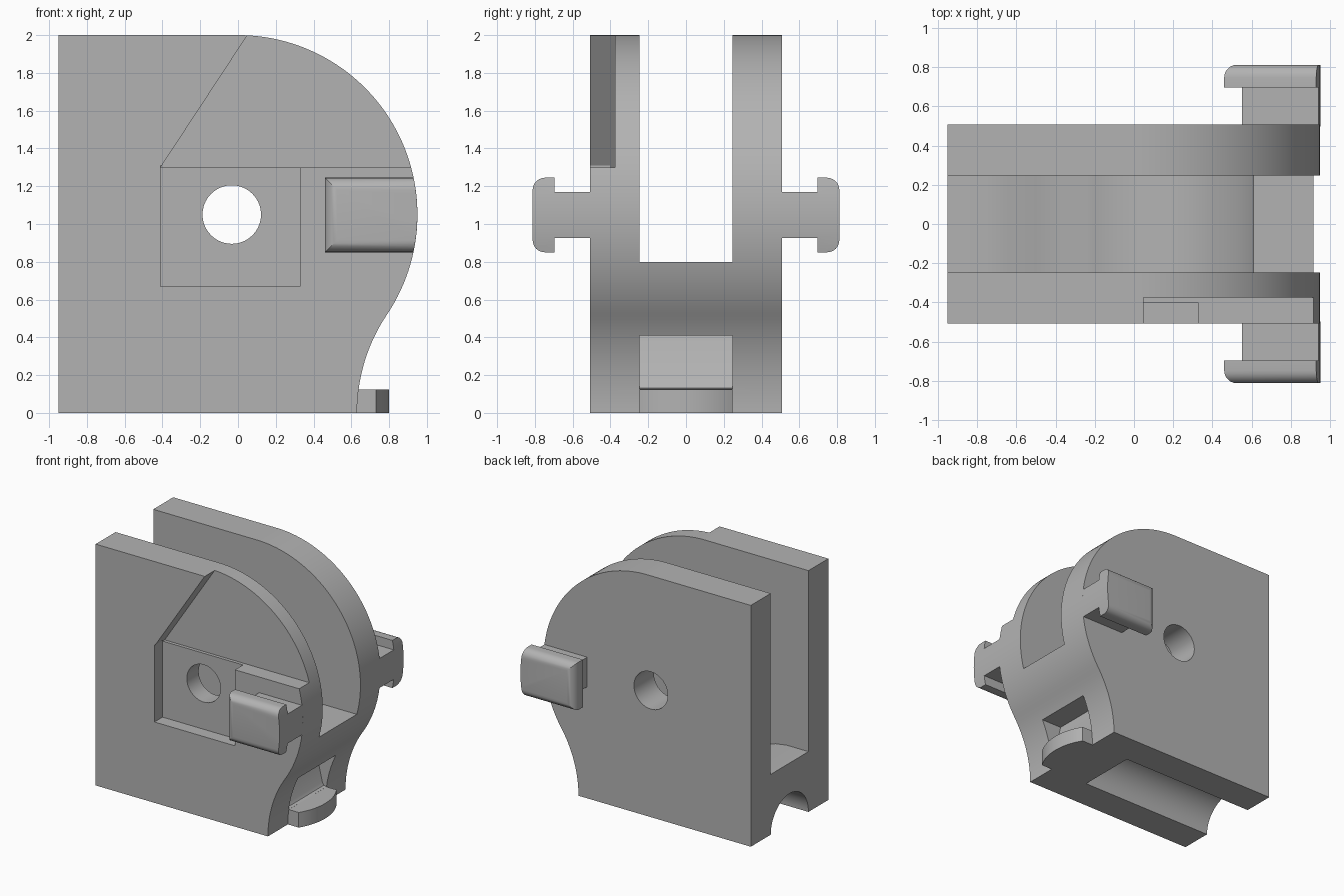
import bpy, bmesh, math
from mathutils import Vector

cube = bpy.data.objects.get("Cube")
if cube:
    bpy.data.objects.remove(cube, do_unlink=True)

grey = bpy.data.materials.new("plain grey")
grey.use_nodes = True
grey.diffuse_color = (0.45, 0.45, 0.45, 1)
grey.node_tree.nodes["Principled BSDF"].inputs["Base Color"].default_value = grey.diffuse_color


def arc(cx, cy, r, a0, a1, n):
    """Points on an arc, angles in degrees."""
    angles = [math.radians(a0 + (a1 - a0) * i / n) for i in range(n + 1)]
    return [(cx + r * math.cos(a), cy + r * math.sin(a)) for a in angles]


def prism(name, points, start, end, axis="y"):
    """Extrude a 2D profile along an axis: y takes (x, z), z takes (x, y), x takes (y, z)."""
    place = {"x": lambda p: (start, p[0], p[1]),
             "y": lambda p: (p[0], start, p[1]),
             "z": lambda p: (p[0], p[1], start)}[axis]
    direction = Vector([float(axis == a) for a in "xyz"]) * (end - start)
    bm = bmesh.new()
    face = bm.faces.new([bm.verts.new(place(p)) for p in points])
    out = bmesh.ops.extrude_face_region(bm, geom=[face])
    moved = [v for v in out["geom"] if isinstance(v, bmesh.types.BMVert)]
    bmesh.ops.translate(bm, vec=direction, verts=moved)
    bmesh.ops.recalc_face_normals(bm, faces=bm.faces)
    mesh = bpy.data.meshes.new(name)
    bm.to_mesh(mesh)
    bm.free()
    mesh.materials.append(grey)
    obj = bpy.data.objects.new(name, mesh)
    bpy.context.collection.objects.link(obj)
    return obj


def box(name, x0, x1, y0, y1, z0, z1):
    return prism(name, [(x0, z0), (x1, z0), (x1, z1), (x0, z1)], y0, y1)


def activate(obj):
    bpy.ops.object.select_all(action="DESELECT")
    obj.select_set(True)
    bpy.context.view_layer.objects.active = obj


def combine(obj, other, operation="DIFFERENCE"):
    """Apply a boolean and discard the second object."""
    mod = obj.modifiers.new("boolean", "BOOLEAN")
    mod.operation = operation
    mod.solver = "EXACT"
    mod.object = other
    activate(obj)
    bpy.ops.object.modifier_apply(modifier=mod.name)
    bpy.data.objects.remove(other, do_unlink=True)


HALF = 0.508      # half thickness of the body
SLOT = 0.247      # half width of the slot
MID, R = 1.05, 0.95   # rounded end: height of centre and radius

# Body outline: square back, round nose, concave throat
foot_r = 0.933
tangent = math.degrees(math.atan2(MID, 0.63 + foot_r))
outline = [(-0.95, 0), (-0.95, 2)]
outline += arc(0, MID, R, 90, -tangent, 56)
outline += arc(0.63 + foot_r, 0, foot_r, 180 - tangent, 180, 16)[1:]
body = prism("body", outline, -HALF, HALF)

# Central slot with a dished floor
floor = [(-1.1, 2.2), (-1.1, 0.5), (-0.75, 0.5), (-0.65, 0.485), (-0.5, 0.44), (-0.36, 0.398)]
floor += arc(-0.03, MID, 0.687, -108, -21.3, 24)
floor[-1] = (0.61, 0.8)
floor = [p for p in floor if p[1] <= 0.8 or p[0] < -1]
floor += [(1.1, 0.8), (1.1, 2.2)]
combine(body, prism("slot_cutter", floor, -SLOT, SLOT))

# Axle hole
combine(body, prism("hole_cutter", arc(-0.033, MID, 0.155, 0, 351, 39), -0.7, 0.7))

# Front pocket: sloped upper part and a rectangular lower part
slope = 0.46 / 0.7
upper = [(-0.41, 1.3), (1.1, 1.3), (1.1, 2.2), (0.05 + 0.2 * slope, 2.2)]
combine(body, prism("upper_pocket_cutter", upper, -0.7, -0.375))
combine(body, box("lower_pocket_cutter", -0.41, 0.328, -0.7, -0.402, 0.67, 1.31))

# Half-round groove under the base
combine(body, prism("groove_cutter", arc(0, 0, SLOT, 180, 360, 2)[:1]
                    + [(-SLOT, -0.1), (SLOT, -0.1)] + arc(0, 0, SLOT, 0, 180, 32)[:-1],
                    -1.1, 0.28, "x"))

# Recess in the throat above the tab
recess = [(0.64, 0.125), (0.615, 0.132), (0.6, 0.155), (0.54, 0.41), (0.95, 0.41), (0.95, 0.125)]
combine(body, prism("recess_cutter", recess, -SLOT, SLOT))

# Tab at the foot with a curved outer edge
spread = math.degrees(math.asin(SLOT / 0.47))
tab_plan = [(0.58, -SLOT)] + arc(0.33, 0, 0.47, -spread, spread, 20) + [(0.58, SLOT)]
tab = prism("foot_tab", tab_plan, 0, 0.125, "z")


# Side hooks: stem and rounded head, trimmed to the round nose
def side_hook(name, side):
    stem = box(name, 0.55, 1.1, side * (HALF - 0.01), side * 0.75, 0.925, 1.17)
    head = box("head", 0.46, 1.1, side * 0.695, side * 0.812, 0.85, 1.245)
    bm = bmesh.new()
    bm.from_mesh(head.data)
    outer = [e for e in bm.edges
             if all(abs(v.co.y) > 0.8 for v in e.verts) and min(v.co.x for v in e.verts) < 0.5]
    bmesh.ops.bevel(bm, geom=outer, offset=0.065, segments=6, profile=0.5, affect="EDGES")
    bm.to_mesh(head.data)
    bm.free()
    combine(stem, head, "UNION")
    nose = prism("nose_trim", arc(0, MID, R, -90, 90, 56), -1, 1)
    combine(stem, nose, "INTERSECT")
    return stem


parts = [body, tab, side_hook("front_hook", -1), side_hook("back_hook", 1)]
for part in parts:
    activate(part)
    bpy.ops.object.shade_smooth_by_angle(angle=math.radians(25))
